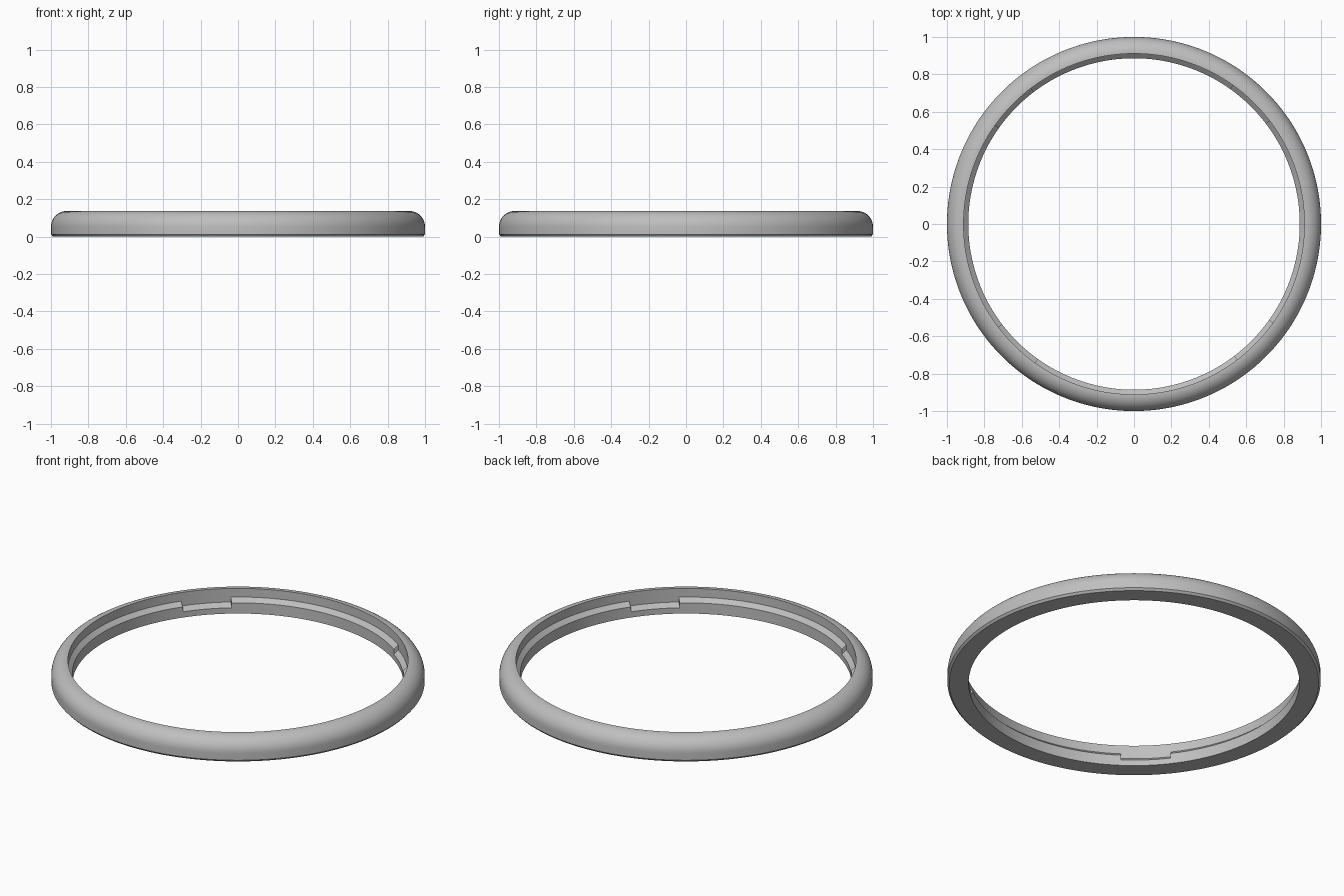
import bpy
import bmesh
from math import sin, cos, pi, radians

cube = bpy.data.objects.get("Cube")
if cube:
    bpy.data.objects.remove(cube, do_unlink=True)

# Main dimensions
HEIGHT, CORNER = 0.137, 0.085
WALL_R, LEDGE_R = 0.911, 0.886
LEDGE_Z, NOTCH_Z, SLOPE = 0.063, 0.034, 0.023
NOTCH_START, NOTCH_END = 37.3, 54.5


def section(ledge_z):
    """Closed cross-section (radius, height); the last two points are the sloped ledge."""
    pts = [(LEDGE_R, 0), (0.989, 0), (1, 0.012)]
    for i in range(13):
        a = i / 12 * pi / 2
        pts.append((1 - CORNER + CORNER * cos(a), HEIGHT - CORNER + CORNER * sin(a)))
    return pts + [(WALL_R, HEIGHT), (WALL_R, ledge_z + SLOPE), (LEDGE_R, ledge_z)]


def span(start, end, steps, ledge_z):
    return [(radians(start + (end - start) * i / steps), ledge_z) for i in range(steps + 1)]


# Stations around the ring: four notches separated by four raised ledges
stations = []
for quarter in range(4):
    turn = quarter * 90
    stations += span(turn + NOTCH_START, turn + NOTCH_END, 12, NOTCH_Z)
    stations += span(turn + NOTCH_END, turn + NOTCH_START + 90, 52, LEDGE_Z)

bm = bmesh.new()
rings = [[bm.verts.new((r * cos(a), r * sin(a), z)) for r, z in section(lz)]
         for a, lz in stations]
count = len(rings[0])
for k, ring in enumerate(rings):
    nxt = (k + 1) % len(rings)
    is_step = stations[k][1] != stations[nxt][1]
    for j in range(count):
        # At a notch end only the upright step face is needed
        if is_step and j != count - 2:
            continue
        i = (j + 1) % count
        bm.faces.new((ring[j], rings[nxt][j], rings[nxt][i], ring[i]))
bmesh.ops.remove_doubles(bm, verts=bm.verts, dist=1e-5)
bmesh.ops.recalc_face_normals(bm, faces=bm.faces)

mesh = bpy.data.meshes.new("bezel_ring")
bm.to_mesh(mesh)
bm.free()
bezel = bpy.data.objects.new("bezel_ring", mesh)
bpy.context.collection.objects.link(bezel)

# Plain grey finish
grey = bpy.data.materials.new("plain_grey")
grey.use_nodes = True
color = (0.52, 0.52, 0.52, 1)
grey.diffuse_color = color
grey.node_tree.nodes["Principled BSDF"].inputs["Base Color"].default_value = color
mesh.materials.append(grey)

bpy.ops.object.select_all(action="DESELECT")
bezel.select_set(True)
bpy.context.view_layer.objects.active = bezel
bpy.ops.object.shade_smooth_by_angle(angle=radians(30))
